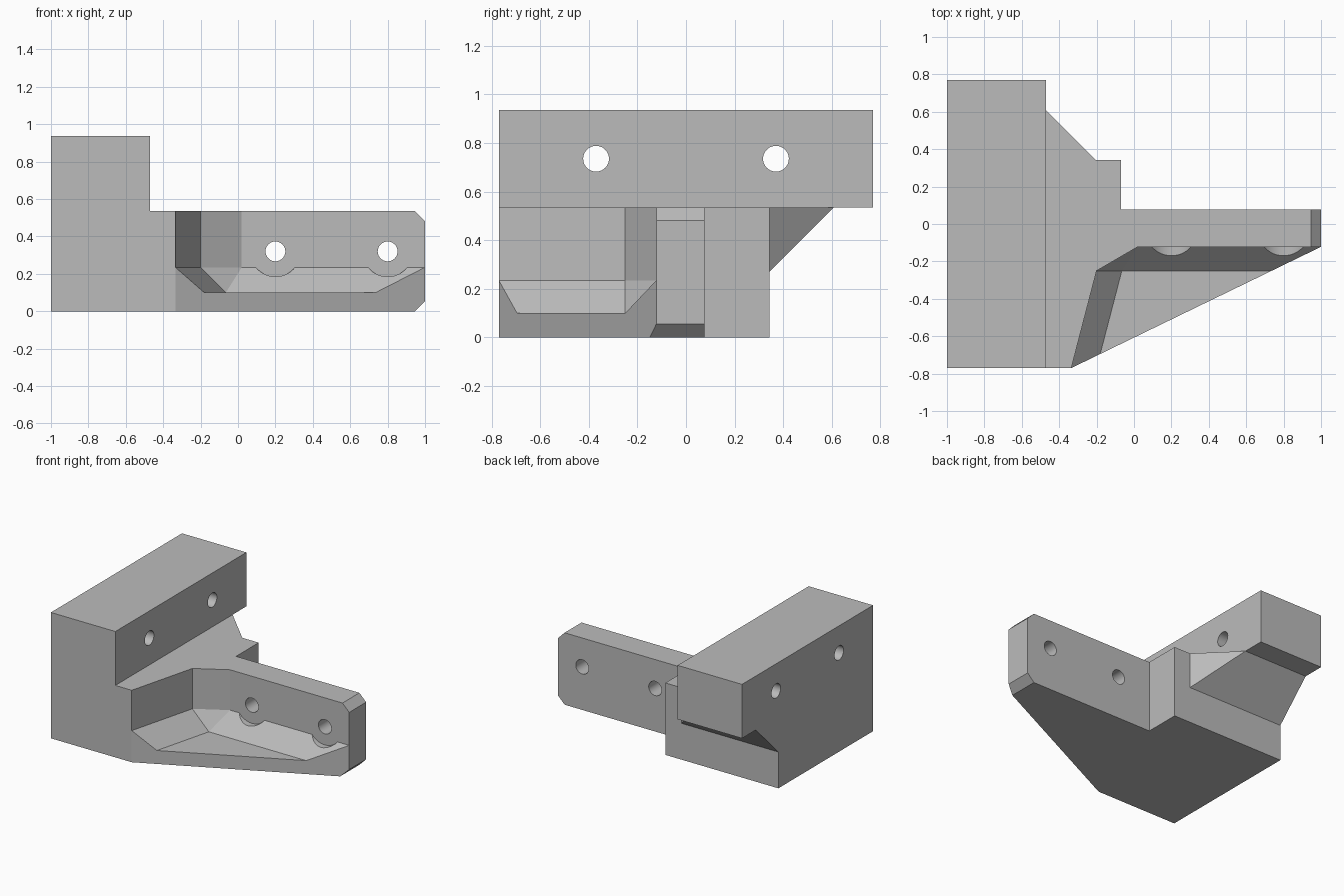
import bpy, bmesh, math
from mathutils import Matrix, Vector

if "Cube" in bpy.data.objects:
    bpy.data.objects.remove(bpy.data.objects["Cube"])

grey = bpy.data.materials.new("light_grey")
grey.diffuse_color = (0.5, 0.5, 0.5, 1)
grey.use_nodes = True
grey.node_tree.nodes["Principled BSDF"].inputs["Base Color"].default_value = grey.diffuse_color


def finish(name, bm):
    bmesh.ops.recalc_face_normals(bm, faces=bm.faces[:])
    mesh = bpy.data.meshes.new(name)
    bm.to_mesh(mesh)
    bm.free()
    mesh.materials.append(grey)
    obj = bpy.data.objects.new(name, mesh)
    bpy.context.collection.objects.link(obj)
    return obj


def extrude(name, points, direction):
    """Extrude a flat outline along a vector."""
    bm = bmesh.new()
    face = bm.faces.new([bm.verts.new(p) for p in points])
    moved = bmesh.ops.extrude_face_region(bm, geom=[face])["geom"]
    # the starting face is kept as the closing cap
    bmesh.ops.translate(bm, vec=Vector(direction),
                        verts=[v for v in moved if isinstance(v, bmesh.types.BMVert)])
    if face.is_valid and len(bm.faces) < len(points) + 2:
        bm.faces.new(list(face.verts))
    return finish(name, bm)


def hull(name, points):
    """Convex solid around a few points."""
    bm = bmesh.new()
    for p in points:
        bm.verts.new(p)
    bmesh.ops.convex_hull(bm, input=bm.verts[:])
    bmesh.ops.dissolve_limit(bm, angle_limit=0.01, verts=bm.verts[:], edges=bm.edges[:])
    return finish(name, bm)


def rod(name, start, end, radius):
    """Cylinder between two points."""
    a, b = Vector(start), Vector(end)
    rot = (b - a).to_track_quat('Z', 'Y').to_matrix().to_4x4()
    bm = bmesh.new()
    bmesh.ops.create_cone(bm, cap_ends=True, segments=48, radius1=radius, radius2=radius,
                          depth=(b - a).length, matrix=Matrix.Translation((a + b) / 2) @ rot)
    return finish(name, bm)


def combine(target, other, operation):
    mod = target.modifiers.new("combine", 'BOOLEAN')
    mod.operation = operation
    mod.solver = 'EXACT'
    mod.object = other
    bpy.context.view_layer.objects.active = target
    bpy.ops.object.modifier_apply(modifier=mod.name)
    bpy.data.objects.remove(other)


TOP, HIGH = 0.535, 0.936      # shelf height and overall height
WALL, BACK = -0.122, 0.077    # front and back of the arm
STEP, FLOOR = 0.235, 0.10     # foot of the pocket wall and pocket floor
REAR = 0.343                  # back of the base

# Base with its side arm
plan = [(-1, -0.77), (-0.335, -0.77), (1, WALL), (1, BACK),
        (-0.07, BACK), (-0.07, REAR), (-1, REAR)]
bracket = extrude("bracket", [(x, y, 0) for x, y in plan], (0, 0, TOP))

# Sloped support under the overhang
wedge = hull("support_wedge", [(-1, REAR, 0.27), (-0.205, REAR, 0.27),
                               (-1, REAR, TOP), (-0.205, REAR, TOP),
                               (-0.47, 0.608, TOP), (-1, 0.608, TOP)])
combine(bracket, wedge, 'UNION')

# Tall mounting block
block = hull("mounting_block", [(x, y, z) for x in (-1, -0.47)
                                for y in (-0.77, 0.77) for z in (TOP, HIGH)])
combine(bracket, block, 'UNION')

# Chamfers at the end of the arm
for edge, inner, outer in ((TOP, 0.48, TOP + 0.055), (0, 0.055, -0.055)):
    pts = [(0.945, edge), (1, inner), (1.055, edge), (1, outer)]
    cutter = hull("chamfer", [(x, y, z) for x, z in pts for y in (-1, 0.5)])
    combine(bracket, cutter, 'DIFFERENCE')

# Pocket with straight walls above and sloped sides down to the floor
rim = [(-0.395, -1), (-0.2, -0.25), (0.02, WALL), (1.2, WALL), (1.2, -1)]
bottom = [(-0.26, -1), (-0.065, -0.25), (1.2, -0.25), (1.2, -1)]
pocket = hull("pocket", [(x, y, z) for z in (STEP, 0.7) for x, y in rim]
              + [(x, y, FLOOR) for x, y in bottom])
combine(bracket, pocket, 'DIFFERENCE')

# Bolt holes through the arm, with round clearances in the pocket slope
for x in (0.2, 0.8):
    combine(bracket, rod("clearance", (x, WALL, 0.32), (x, -0.3, 0.32), 0.135), 'DIFFERENCE')
    combine(bracket, rod("arm_hole", (x, -0.4, 0.32), (x, 0.3, 0.32), 0.053), 'DIFFERENCE')

# Bolt holes through the mounting block
for y in (-0.37, 0.37):
    combine(bracket, rod("block_hole", (-1.2, y, 0.735), (-0.3, y, 0.735), 0.053), 'DIFFERENCE')

# Smooth the holes, keep the edges crisp
bpy.ops.object.select_all(action='DESELECT')
bracket.select_set(True)
bpy.context.view_layer.objects.active = bracket
bpy.ops.object.shade_smooth_by_angle(angle=math.radians(20))
